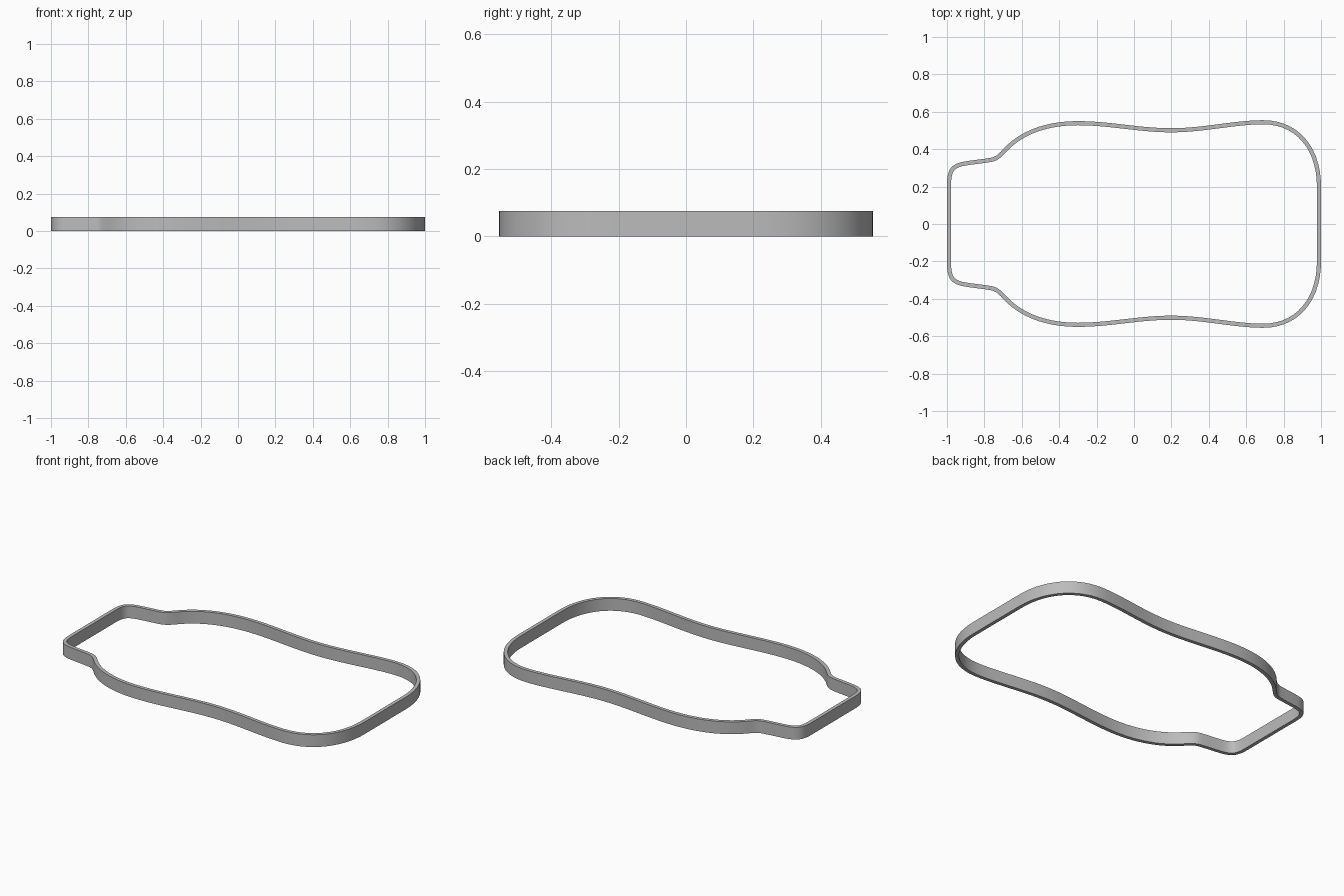
import bpy
import bmesh
from mathutils import Vector
from mathutils.geometry import interpolate_bezier

HEIGHT = 0.075
WALL = 0.022
STEPS = 14

cube = bpy.data.objects.get("Cube")
if cube:
    bpy.data.objects.remove(cube, do_unlink=True)

# Half outline: start point, then (handle, handle, end) for each curved stretch
start = (-1, 0.21)
stretches = [
    ((-1, 0.29), (-0.98, 0.323), (-0.9, 0.335)),     # neck corner
    ((-0.85, 0.343), (-0.81, 0.346), (-0.765, 0.354)),  # neck side
    ((-0.735, 0.36), (-0.72, 0.378), (-0.69, 0.41)),  # shoulder bend
    ((-0.61, 0.493), (-0.48, 0.55), (-0.3, 0.55)),   # shoulder
    ((-0.13, 0.55), (0.03, 0.512), (0.2, 0.512)),    # waist
    ((0.37, 0.512), (0.54, 0.555), (0.69, 0.555)),   # hip
    ((0.88, 0.555), (1, 0.41), (1, 0.2)),            # base corner
]


def half_outline():
    points = [Vector(start)]
    for h1, h2, end in stretches:
        a = points[-1]
        curve = interpolate_bezier(a, Vector(h1), Vector(h2), Vector(end), STEPS + 1)
        points += [Vector(p[:2]) for p in curve[1:]]
    return points


def inset(points, distance):
    """Offset a clockwise closed outline towards its inside."""
    result = []
    for i, p in enumerate(points):
        before = (p - points[i - 1]).normalized()
        after = (points[(i + 1) % len(points)] - p).normalized()
        tangent = (before + after).normalized()
        result.append(p + Vector((tangent.y, -tangent.x)) * distance)
    return result


# Closed outline, mirrored front to back
upper = half_outline()
outer = upper + [Vector((p.x, -p.y)) for p in reversed(upper)]
inner = inset(outer, WALL)

# Wall band with a rectangular section
bm = bmesh.new()
rings = [[bm.verts.new((p.x, p.y, z)) for p in line]
         for line, z in ((outer, 0), (outer, HEIGHT), (inner, HEIGHT), (inner, 0))]
count = len(outer)
for r in range(4):
    a, b = rings[r], rings[(r + 1) % 4]
    for i in range(count):
        j = (i + 1) % count
        bm.faces.new((a[i], a[j], b[j], b[i]))
bmesh.ops.recalc_face_normals(bm, faces=bm.faces)

mesh = bpy.data.meshes.new("outline_band")
bm.to_mesh(mesh)
bm.free()
band = bpy.data.objects.new("outline_band", mesh)
bpy.context.collection.objects.link(band)

# Plain grey
grey = bpy.data.materials.new("grey")
grey.use_nodes = True
colour = (0.5, 0.5, 0.5, 1)
grey.diffuse_color = colour
grey.node_tree.nodes["Principled BSDF"].inputs["Base Color"].default_value = colour
mesh.materials.append(grey)

bpy.context.view_layer.objects.active = band
band.select_set(True)
bpy.ops.object.shade_smooth_by_angle(angle=0.6)
